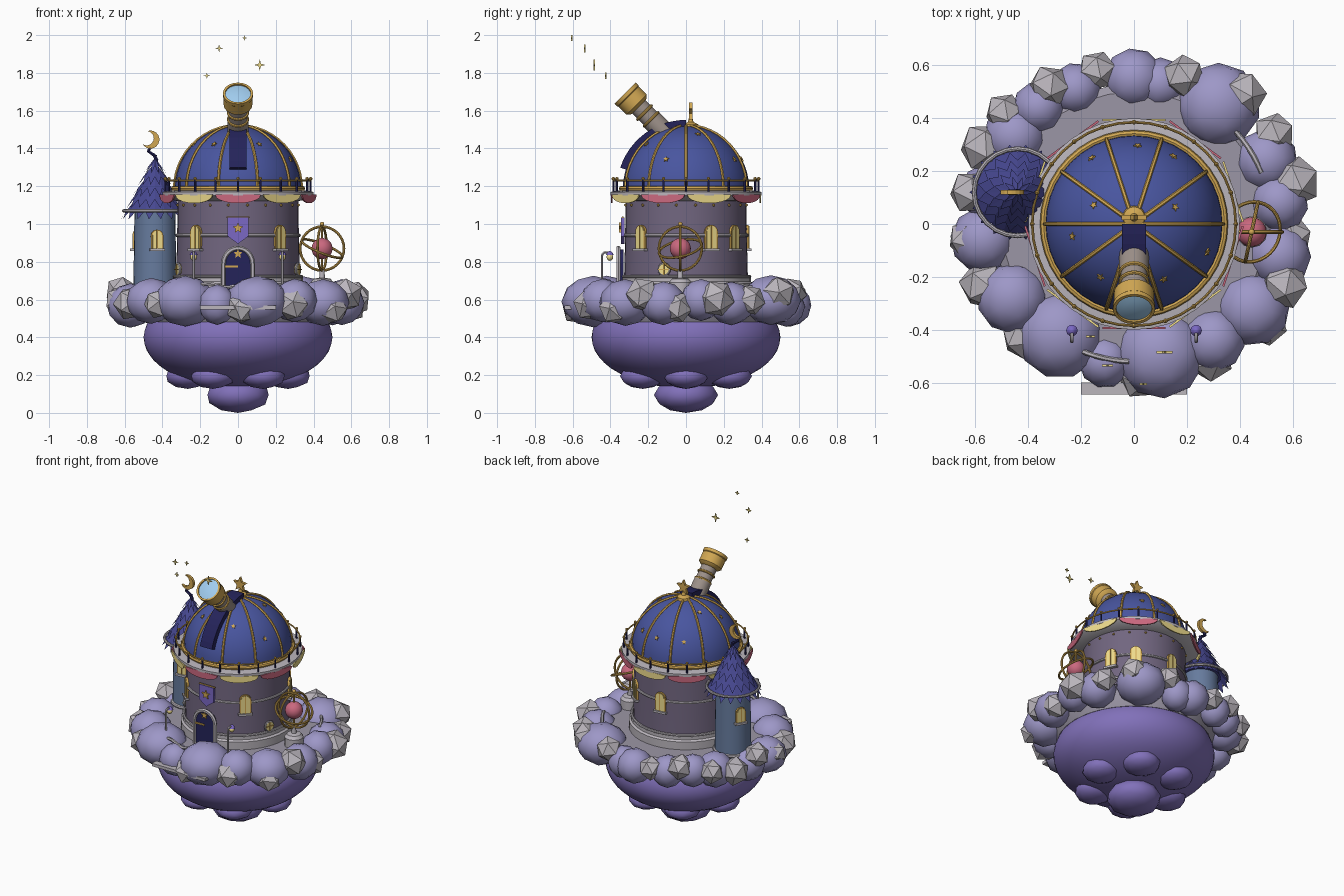
import bpy, bmesh, random
from math import sin, cos, pi, radians
from mathutils import Matrix

if "Cube" in bpy.data.objects:
    bpy.data.objects.remove(bpy.data.objects["Cube"])

random.seed(4)
T = lambda x, y, z: Matrix.Translation((x, y, z))
R = lambda deg, ax: Matrix.Rotation(radians(deg), 4, ax)
S = lambda x, y, z: Matrix.Diagonal((x, y, z, 1))
I = Matrix.Identity(4)
smooth_objs = []

def mat(name, hexa):
    m = bpy.data.materials.new(name)
    m.diffuse_color = [(int(hexa[i:i + 2], 16) / 255) ** 2.2 for i in (0, 2, 4)] + [1]
    m.use_nodes = True
    m.node_tree.nodes["Principled BSDF"].inputs["Base Color"].default_value = m.diffuse_color
    return m

PUFF, UNDER, WALL = mat("puff", "9c96c6"), mat("under", "8070b8"), mat("wall", "71667f")
DOME, GOLD, STONE = mat("dome", "4a569e"), mat("gold", "d0a654"), mat("stone", "b9b4bb")
TURRET, ROOF, PINK = mat("turret", "667a9c"), mat("roof", "48498f"), mat("pink", "c9687e")
GLOW, NAVY, VIOLET = mat("glow", "f0dc8c"), mat("navy", "29285a"), mat("violet", "7a68c4")
GLASS, TUBE, FLOOR = mat("glass", "9fcbee"), mat("tube", "9b8f88"), mat("floor", "9a95a4")

def finish(name, bm, m, M=I, smooth=True):
    bmesh.ops.remove_doubles(bm, verts=bm.verts, dist=1e-5)
    bmesh.ops.recalc_face_normals(bm, faces=bm.faces)
    bm.transform(M)
    me = bpy.data.meshes.new(name)
    bm.to_mesh(me)
    bm.free()
    me.materials.append(m)
    ob = bpy.data.objects.new(name, me)
    bpy.context.collection.objects.link(ob)
    if smooth:
        smooth_objs.append(ob)
    return ob

def lathe(name, prof, m, M=I, n=32, closed=False):
    bm = bmesh.new()
    rows = [[bm.verts.new((r * cos(2 * pi * j / n), r * sin(2 * pi * j / n), z)) for j in range(n)] for r, z in prof]
    for i in range(len(rows) if closed else len(rows) - 1):
        a, b = rows[i], rows[(i + 1) % len(rows)]
        for j in range(n):
            k = (j + 1) % n
            bm.faces.new((a[j], a[k], b[k], b[j]))
    return finish(name, bm, m, M)

def ring(name, rad, r, m, M=I, n=32):
    return lathe(name, [(rad + r * cos(a * pi / 4), r * sin(a * pi / 4)) for a in range(8)], m, M, n, True)

def prism(name, pts, d, m, M=I):
    # outline in local XZ, thickness along Y, facing -Y
    bm = bmesh.new()
    f = bm.faces.new([bm.verts.new((x, d / 2, z)) for x, z in pts])
    g = bmesh.ops.extrude_face_region(bm, geom=[f])
    bmesh.ops.translate(bm, vec=(0, -d, 0), verts=[v for v in g["geom"] if isinstance(v, bmesh.types.BMVert)])
    return finish(name, bm, m, M, False)

def ball(name, M, m, sub=2, smooth=True):
    bm = bmesh.new()
    bmesh.ops.create_icosphere(bm, subdivisions=sub, radius=1)
    return finish(name, bm, m, M, smooth)

def tube(name, pts, r, m):
    cu = bpy.data.curves.new(name, 'CURVE')
    cu.dimensions, cu.bevel_depth, cu.bevel_resolution, cu.use_fill_caps = '3D', r, 1, True
    sp = cu.splines.new('POLY')
    sp.points.add(len(pts) - 1)
    for p, q in zip(sp.points, pts):
        p.co = (*q, 1)
    cu.materials.append(m)
    bpy.context.collection.objects.link(bpy.data.objects.new(name, cu))

def star(r, k=5, inner=.45):
    return [((r if i % 2 == 0 else r * inner) * sin(pi * i / k), (r if i % 2 == 0 else r * inner) * cos(pi * i / k)) for i in range(2 * k)]

def arch(w, h):
    return [(-w, 0), (w, 0)] + [(w * cos(pi * i / 8), h - w + w * sin(pi * i / 8)) for i in range(9)]

def on_wall(az, r, z, x=0, y=0):
    return T(x + r * cos(radians(az)), y + r * sin(radians(az)), z) @ R(az + 90, 'Z')

# cloud island: underside, bumps, floor
ball("cloud_underside", T(0, 0, .4) @ S(.5, .5, .27), UNDER, 4)
ball("cloud_bottom_puff", T(0, 0, .095) @ S(.17, .17, .095), UNDER)
for i in range(6):
    a = i * pi / 3
    ball("cloud_lower_bump", T(.265 * cos(a), .265 * sin(a), .195) @ S(.12, .12, .068), UNDER)
lathe("cloud_floor", [(0, .48), (.48, .48), (.52, .56), (.53, .61), (.5, .632), (0, .632)], FLOOR)

# rim puffs (x, y, radius)
big = [(0, .55, .115), (-.22, .51, .1), (.1, .53, .1), (.32, .45, .16), (-.36, .44, .1), (-.45, .33, .12),
       (-.55, .12, .11), (-.57, -.06, .125), (-.46, -.28, .135), (-.28, -.42, .165), (-.11, -.52, .1),
       (.1, -.49, .17), (.3, -.44, .12), (.45, -.32, .14), (.55, -.12, .12), (.5, .24, .12), (.55, .08, .11)]
small = [(-.14, .58, .07), (.19, .56, .075), (.41, .49, .085), (.53, .34, .075), (.61, .16, .09), (.59, -.05, .08),
         (.57, -.23, .085), (.5, -.38, .075), (.29, -.51, .08), (-.63, -.06, .07), (-.62, .12, .075),
         (-.57, .29, .085), (-.49, .42, .07), (-.57, -.23, .085), (-.42, -.43, .075), (-.32, .52, .075), (.02, -.58, .075)]
for x, y, r in big:
    ball("cloud_puff", T(x, y, .58 + random.uniform(-.02, .02)) @ R(random.uniform(0, 90), 'Z') @ S(r, r, .065 + r * .42), PUFF)
for x, y, r in small:
    q = r * 1.1
    ball("cloud_highlight_puff", T(x, y, .595 + random.uniform(-.05, .05)) @ R(random.uniform(0, 90), 'Z') @ R(25, 'X') @ S(q, q, q), STONE, 1, False)
for c, a0, a1 in ((.52, 247, 268), (.52, 22, 46)):
    tube("cloud_wisp", [(c * cos(radians(a0 + (a1 - a0) * i / 6)), c * sin(radians(a0 + (a1 - a0) * i / 6)), .675 + .01 * sin(i)) for i in range(7)], .01, STONE)
prism("front_step", [(-.2, .548), (.2, .548), (.2, .568), (-.2, .568)], .045, STONE, T(0, -.622, 0))

# main tower
lathe("tower_base", [(0, .6), (.355, .6), (.355, .685), (.343, .695), (.343, .715), (.32, .725)], STONE, n=40)
lathe("tower_wall", [(.328, .7), (.322, .94), (.32, 1.14)], WALL, n=40)
ring("tower_mid_band", .324, .009, STONE, T(0, 0, .94), 40)
ring("tower_base_trim", .337, .009, STONE, T(0, 0, .722), 40)
lathe("cornice", [(.31, 1.12), (.34, 1.125), (.385, 1.142), (.4, 1.152), (.4, 1.17), (.35, 1.178), (0, 1.178)], STONE, n=40)
for i in range(20):
    ball("wall_stud", on_wall(i * 18 + 9, .324, 1.1) @ S(.008, .008, .008), GOLD, 1)
for i in range(10):
    sw = [(-.12, 0)] + [(-.12 * cos(pi * j / 10), -.042 * sin(pi * j / 10) - .004) for j in range(11)] + [(.12, 0)]
    prism("swag_cloth", sw, .008, (PINK, GLOW)[i % 2], on_wall(-90 + 36 * i, .394, 1.156))

# balcony railing
ring("balcony_rail", .385, .005, GOLD, T(0, 0, 1.23), 40)
for i in range(20):
    P = on_wall(i * 18, .385, 0)
    lathe("rail_post", [(0, 1.165), (.006, 1.165), (.006, 1.235), (0, 1.235)], NAVY, P, 6)
    ball("rail_knob", P @ T(0, 0, 1.24) @ S(.01, .01, .01), GOLD, 1)

# dome with ribs, stars, slit and finial
lathe("dome", [(.335 * cos(i * pi / 24), 1.185 + .335 * sin(i * pi / 24)) for i in range(13)], DOME, n=40)
ring("dome_base_ring", .342, .014, GOLD, T(0, 0, 1.188), 40)
for i in range(10):
    a = radians(36 * i)
    tube("dome_rib", [(.338 * cos(e) * cos(a), .338 * cos(e) * sin(a), 1.185 + .338 * sin(e)) for e in [radians(88) * k / 12 for k in range(13)]], .008, GOLD)
    if i != 7:
        prism("dome_star", star(.016), .008, GOLD, T(0, 0, 1.185) @ R(36 * i + 108 + random.uniform(-8, 8), 'Z') @ R(-random.choice((28, 45, 60)), 'X') @ T(0, -.336, 0))
slit = [(r * cos(radians(e)), r * sin(radians(e))) for r, es in ((.366, range(18, 91, 6)), (.31, range(90, 17, -6))) for e in es]
prism("dome_slit", slit, .09, NAVY, T(0, 0, 1.185) @ R(-90, 'Z'))
lathe("dome_cap", [(.045, 1.51), (.04, 1.528), (.015, 1.54), (.01, 1.56), (0, 1.56)], GOLD, T(0, .025, 0), 16)
prism("finial_star", star(.05), .018, GOLD, T(0, .025, 1.592))

# telescope
TEL = T(0, -.05, 1.42) @ R(45, 'X')
lathe("telescope_tube", [(0, 0), (.056, 0), (.056, .19), (.05, .19), (.05, .29)], TUBE, TEL, 20)
lathe("telescope_hood", [(.045, .28), (.06, .285), (.076, .3), (.076, .36), (.08, .365), (.08, .385), (.068, .385), (.068, .37)], GOLD, TEL, 20)
lathe("telescope_lens", [(.069, .376), (.04, .383), (0, .386)], GLASS, TEL, 20)
for z in (.19, .24):
    ring("telescope_ring", .051, .008, GOLD, TEL @ T(0, 0, z), 20)

# windows and portholes
def window(M, w=.028, h=.12):
    prism("window_frame", arch(w + .009, h + .009), .02, GOLD, M @ T(0, 0, -.004))
    prism("window_pane", arch(w, h), .026, GLOW, M)
    prism("window_bar", [(-.003, 0), (.003, 0), (.003, h), (-.003, h)], .032, GOLD, M)
    prism("window_sill", [(-w - .016, -.014), (w + .016, -.014), (w + .016, 0), (-w - .016, 0)], .045, STONE, M)

for az in (-133, -47, 24, 52, 96):
    window(on_wall(az, .322, .87))
for az in (-20, -160):
    M = on_wall(az, .338, .76) @ R(90, 'X')
    ring("porthole_frame", .03, .007, STONE, M, 16)
    lathe("porthole_pane", [(0, .006), (.03, .006), (.03, -.01)], GLOW, M, 16)
    for s in (0, 90):
        prism("porthole_bar", [(-.03, -.003), (.03, -.003), (.03, .003), (-.03, .003)], .006, GOLD, M @ R(-90, 'X') @ R(s, 'Y') @ T(0, -.008, 0))

# door, arch surround and shield
prism("door", arch(.068, .225), .03, NAVY, T(0, -.345, .64))
tube("door_surround", [(.077, -.358, .63)] + [(.077 * cos(pi * i / 12), -.358, .79 + .082 * sin(pi * i / 12)) for i in range(13)] + [(-.077, -.358, .63)], .013, STONE)
prism("door_star", star(.026), .01, GOLD, T(0, -.362, .842))
prism("door_hinge", [(-.07, -.005), (0, -.005), (0, .005), (-.07, .005)], .01, GOLD, T(0, -.362, .775))
prism("shield", [(-.055, .06), (-.055, -.04), (0, -.08), (.055, -.04), (.055, .06)], .02, VIOLET, T(0, -.335, .975))
prism("shield_star", star(.03), .012, GOLD, T(0, -.348, .978))
tube("shield_rod", [(-.06, -.335, 1.036), (.06, -.335, 1.036)], .005, GOLD)

# lamp posts
for s in (-1, 1):
    x = .235 * s
    tube("lamp_post", [(x, -.445, .62), (x, -.445, .82)] + [(x, -.425 - .02 * cos(pi * i / 6), .83 + .02 * sin(pi * i / 6)) for i in range(7)], .007, STONE)
    ball("lamp_bulb", T(x, -.403, .825) @ S(.018, .018, .02), GLOW)
    lathe("lamp_cap", [(.022, .836), (.012, .852), (0, .858)], VIOLET, T(x, -.403, 0), 10)

# side turret with flared rows of pointed tiles
tx, ty = -.44, .12
lathe("turret_wall", [(0, .6), (.115, .6), (.112, .8), (.108, 1.08)], TURRET, T(tx, ty, 0), 24)
ring("turret_foot", .115, .012, STONE, T(tx, ty, .64), 24)
window(on_wall(-84, .108, .87, tx, ty), .024, .095)
window(on_wall(150, .108, .87, tx, ty), .024, .095)
lathe("turret_roof_core", [(0, 1.07), (.125, 1.07), (.015, 1.31), (0, 1.34)], ROOF, T(tx, ty, 0), 24)
ring("turret_roof_band", .165, .009, STONE, T(tx, ty, 1.07), 24)
for row in range(5):
    rb, z, n = .182 - .03 * row, 1.025 + .06 * row, 18 - 2 * row
    bm = bmesh.new()
    lo, hi = [], []
    for j in range(2 * n):
        a, k = pi * (j + row) / n, j % 2
        rr = rb - .03 * k
        lo.append(bm.verts.new((rr * cos(a), rr * sin(a), z + .045 * k)))
        hi.append(bm.verts.new(((rb - .075) * cos(a), (rb - .075) * sin(a), z + .1)))
    for j in range(2 * n):
        k = (j + 1) % (2 * n)
        bm.faces.new((lo[j], lo[k], hi[k], hi[j]))
    finish("turret_roof_tiles", bm, ROOF, T(tx, ty, 0), False)
tube("turret_spire", [(tx, ty, 1.3), (tx + .01, ty, 1.34), (tx - .005, ty, 1.365), (tx - .035, ty, 1.385), (tx - .025, ty, 1.405)], .01, NAVY)
moon = [(.048 * cos(radians(a)), .048 * sin(radians(a))) for a in range(-130, 131, 20)]
moon += [(-.021 + .038 * cos(radians(a)), .038 * sin(radians(a))) for a in range(100, -101, -20)]
prism("crescent_moon", moon, .018, GOLD, T(tx - .024, ty, 1.447) @ R(20, 'Y'))

# armillary sphere on pedestal
A = T(.445, -.03, .87)
lathe("armillary_pedestal", [(0, .6), (.06, .6), (.06, .69), (.045, .71), (.015, .715), (.013, .76), (0, .76)], STONE, T(.445, -.03, 0), 12)
ball("armillary_globe", A @ S(.056, .056, .056), PINK, 3)
for M in (R(90, 'X'), R(90, 'Y') @ R(12, 'X'), R(22, 'Y') @ R(12, 'X')):
    ring("armillary_ring", .116, .007, GOLD, A @ M)
tube("armillary_axis", [(.445, -.03, .74), (.445, -.03, 1.0)], .006, GOLD)
ball("armillary_tip", T(.445, -.03, 1.0) @ S(.012, .012, .012), GOLD)

# floating sparkles above the telescope
for x, y, z, r in ((-.1, -.535, 1.93, .021), (.035, -.605, 1.985, .015), (.115, -.485, 1.842, .03), (-.165, -.425, 1.785, .017)):
    prism("sparkle", star(r, 4, .3), .008, GLOW, T(x, y, z))

# convert tubes and smooth the round parts
bpy.ops.object.select_all(action='DESELECT')
curves = [o for o in bpy.data.objects if o.type == 'CURVE']
for o in curves:
    o.select_set(True)
bpy.context.view_layer.objects.active = curves[0]
bpy.ops.object.convert(target='MESH')
for o in smooth_objs:
    o.select_set(True)
bpy.ops.object.shade_smooth_by_angle(angle=radians(35))
